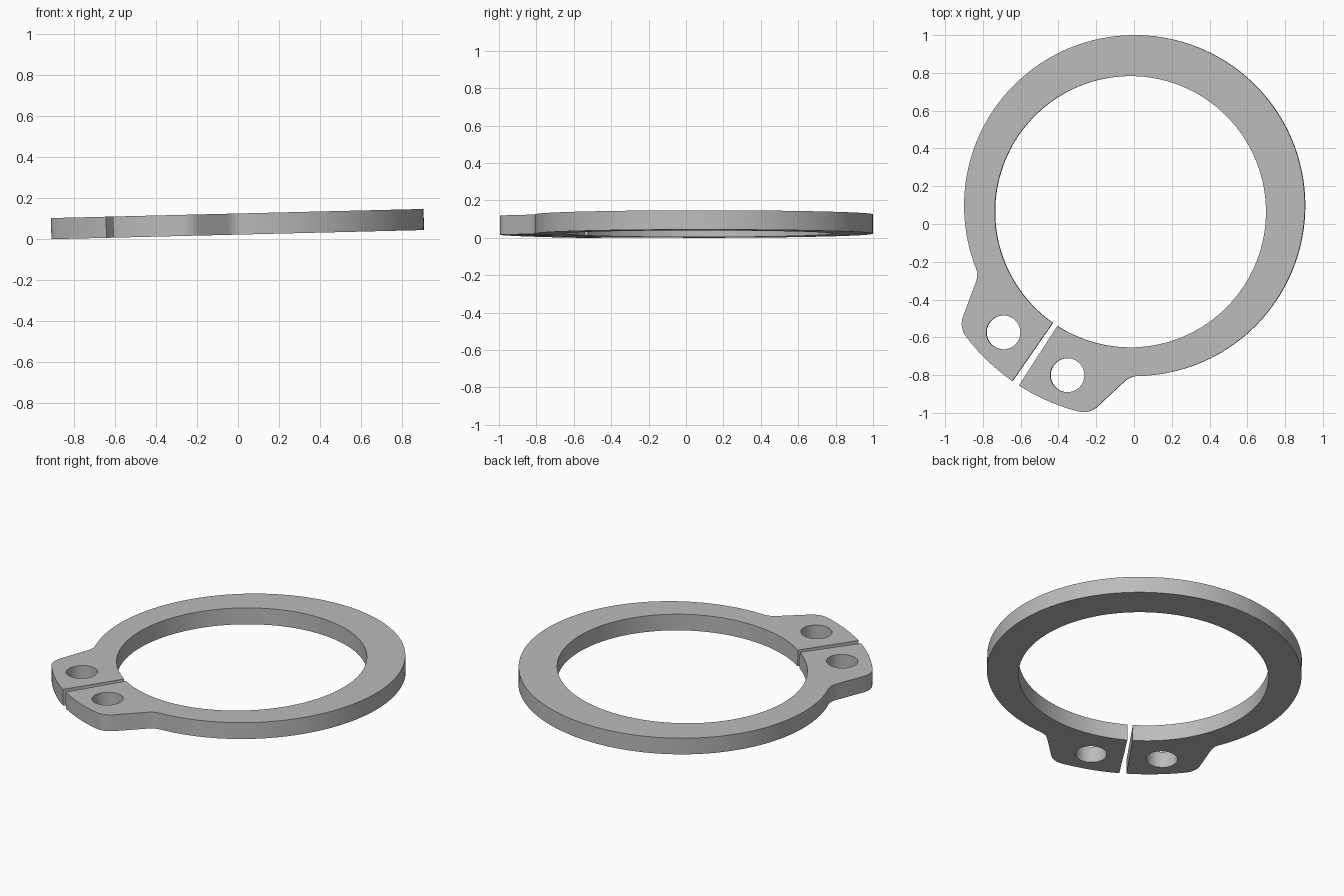
import bpy, bmesh
from math import sin, cos, pi, sqrt, atan2, radians
from mathutils import Vector, Matrix

cube = bpy.data.objects.get("Cube")
if cube:
    bpy.data.objects.remove(cube)

# Ring dimensions, in a frame whose first axis runs from the bore centre to the gap
BORE, RIM, LUG = 0.718, 0.9025, 1.093
RIM_SHIFT = -0.039
THICK = 0.103
CENTRE = Vector((-0.018, 0.065))
AXIS = Vector((-0.556, -0.831)).normalized()
SIDE = Vector((-AXIS.y, AXIS.x))


def arc(radius, start, end, count, shift=0.0):
    steps = [start + (end - start) * i / count for i in range(count + 1)]
    return [Vector((shift + radius * cos(t), radius * sin(t))) for t in steps]


def fillet(a, corner, b, count=8):
    """Circular blend from a to b, tangent to the two legs of the corner."""
    p, q = (corner - a).normalized(), (b - corner).normalized()
    w = cos(p.angle(q) / 2)
    pts = []
    for i in range(count + 1):
        t = i / count
        k = ((1 - t) ** 2, 2 * w * t * (1 - t), t * t)
        pts.append((a * k[0] + corner * k[1] + b * k[2]) / sum(k))
    return pts


# Half outline: bore, gap face, lug with rounded corner and root, then the rim
tip = Vector((1.01, 0.415))
root = Vector((0.722, 0.483))
flank = (root - tip).normalized()
tip_angle = atan2(tip.y, tip.x) - 0.053
root_angle = atan2(root.y, root.x - RIM_SHIFT) + 0.045
lug_arc = arc(LUG, 0.0188, tip_angle, 10)
rim_arc = arc(RIM, root_angle, pi, 64, RIM_SHIFT)
half = arc(BORE, pi, 0.0205, 72)
half += lug_arc[:-1]
half += fillet(lug_arc[-1], tip, tip + flank * 0.058)
half += fillet(root - flank * 0.045, root, rim_arc[0])
half += rim_arc[1:]
mirrored = [Vector((p.x, -p.y)) for p in reversed(half[1:-1])]

# Plier holes, one in each lug
loops = [half + mirrored]
for s in (1, -1):
    loops.append([p + Vector((0.905, 0.204 * s)) for p in arc(0.09, 0, 2 * pi, 40)[:-1]])

# Fill the flat outline and extrude it to a plate
bm = bmesh.new()
edges = []
for loop in loops:
    verts = []
    for p in loop:
        xy = CENTRE + AXIS * p.x + SIDE * p.y
        verts.append(bm.verts.new((xy.x, xy.y, -THICK / 2)))
    edges += [bm.edges.new((verts[i - 1], verts[i])) for i in range(len(verts))]
bmesh.ops.triangle_fill(bm, use_beauty=True, edges=edges, normal=(0, 0, 1))
top = bmesh.ops.extrude_face_region(bm, geom=bm.faces[:])
bmesh.ops.translate(bm, vec=(0, 0, THICK),
                    verts=[g for g in top["geom"] if isinstance(g, bmesh.types.BMVert)])
bmesh.ops.recalc_face_normals(bm, faces=bm.faces[:])

# The ring lies at a slight tilt, its left side raised
bm.transform(Matrix.Rotation(radians(-1.4), 4, "Y"))
lowest = min(v.co.z for v in bm.verts)
bmesh.ops.translate(bm, vec=(0, 0, -lowest), verts=bm.verts[:])

mesh = bpy.data.meshes.new("retaining_ring")
bm.to_mesh(mesh)
bm.free()
ring = bpy.data.objects.new("retaining_ring", mesh)
bpy.context.collection.objects.link(ring)

# Plain grey steel
steel = bpy.data.materials.new("grey_steel")
steel.use_nodes = True
colour = (0.5, 0.5, 0.5, 1.0)
steel.diffuse_color = colour
steel.node_tree.nodes["Principled BSDF"].inputs["Base Color"].default_value = colour
mesh.materials.append(steel)

bpy.ops.object.select_all(action="DESELECT")
ring.select_set(True)
bpy.context.view_layer.objects.active = ring
bpy.ops.object.shade_smooth_by_angle(angle=radians(30))
